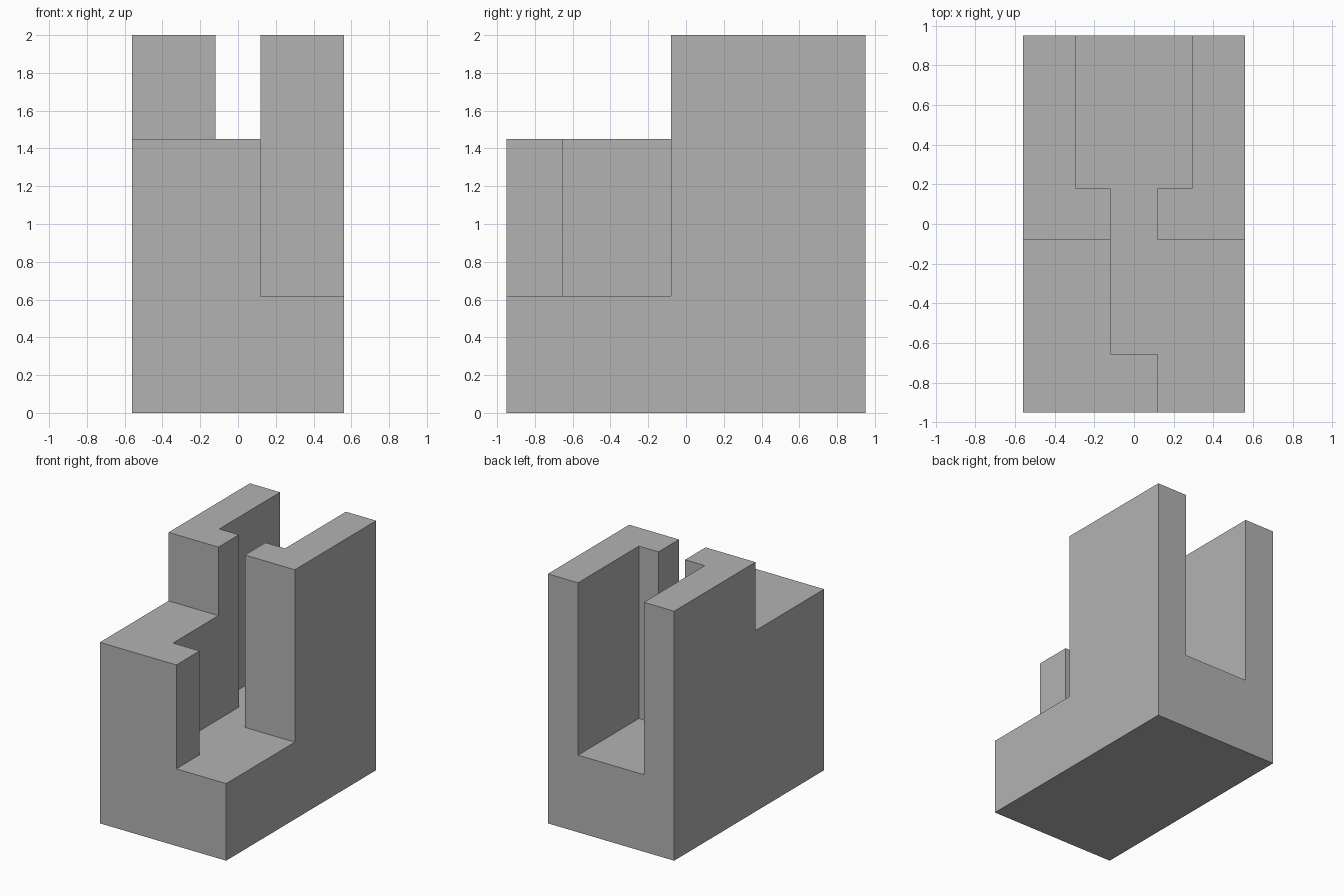
import bpy
import bmesh

old = bpy.data.objects.get("Cube")
if old:
    bpy.data.objects.remove(old, do_unlink=True)

WIDTH, DEPTH, TOP = 0.56, 0.95, 2.0   # half width, half depth, full height
FLOOR, STEP = 0.618, 1.451            # slot floor and lower shoulder heights
NECK, SLOT = 0.118, 0.292             # half widths of the narrow and wide slot
FACE, INNER, LIP = -0.08, 0.18, -0.655
OUT = 1.2                             # cutters run past the block


def prism(name, outline, bottom, top):
    """Extrude a plan outline between two heights."""
    bm = bmesh.new()
    base = bm.faces.new([bm.verts.new((x, y, bottom)) for x, y in outline])
    walls = bmesh.ops.extrude_face_region(bm, geom=[base])["geom"]
    verts = [v for v in walls if isinstance(v, bmesh.types.BMVert)]
    bmesh.ops.translate(bm, verts=verts, vec=(0, 0, top - bottom))
    bmesh.ops.recalc_face_normals(bm, faces=bm.faces)
    mesh = bpy.data.meshes.new(name)
    bm.to_mesh(mesh)
    bm.free()
    obj = bpy.data.objects.new(name, mesh)
    bpy.context.collection.objects.link(obj)
    return obj


def cut(target, cutter):
    """Subtract the cutter, then discard it."""
    cutter.hide_render = True
    mod = target.modifiers.new("cut", 'BOOLEAN')
    mod.operation = 'DIFFERENCE'
    mod.solver = 'EXACT'
    mod.object = cutter
    bpy.context.view_layer.objects.active = target
    bpy.ops.object.modifier_apply(modifier=mod.name)
    bpy.data.objects.remove(cutter, do_unlink=True)


# Solid block
block = prism("slotted_block", [(-WIDTH, -DEPTH), (WIDTH, -DEPTH),
                                (WIDTH, DEPTH), (-WIDTH, DEPTH)], 0, TOP)

# Stepped slot, opening at the back and into the front left corner
cut(block, prism("slot_cutter", [
    (NECK, -OUT), (OUT, -OUT), (OUT, FACE), (NECK, FACE),
    (NECK, INNER), (SLOT, INNER), (SLOT, OUT), (-SLOT, OUT),
    (-SLOT, INNER), (-NECK, INNER), (-NECK, LIP), (NECK, LIP)], FLOOR, TOP + 1))

# Lowered front shoulder
cut(block, prism("shoulder_cutter", [
    (-OUT, -OUT), (SLOT, -OUT), (SLOT, -0.3), (0, -0.3),
    (0, FACE), (-OUT, FACE)], STEP, TOP + 1))

# Plain grey finish
grey = bpy.data.materials.new("grey")
grey.use_nodes = True
colour = (0.45, 0.45, 0.45, 1)
grey.diffuse_color = colour
grey.node_tree.nodes["Principled BSDF"].inputs["Base Color"].default_value = colour
block.data.materials.clear()
block.data.materials.append(grey)
for face in block.data.polygons:
    face.material_index = 0
    face.use_smooth = False
